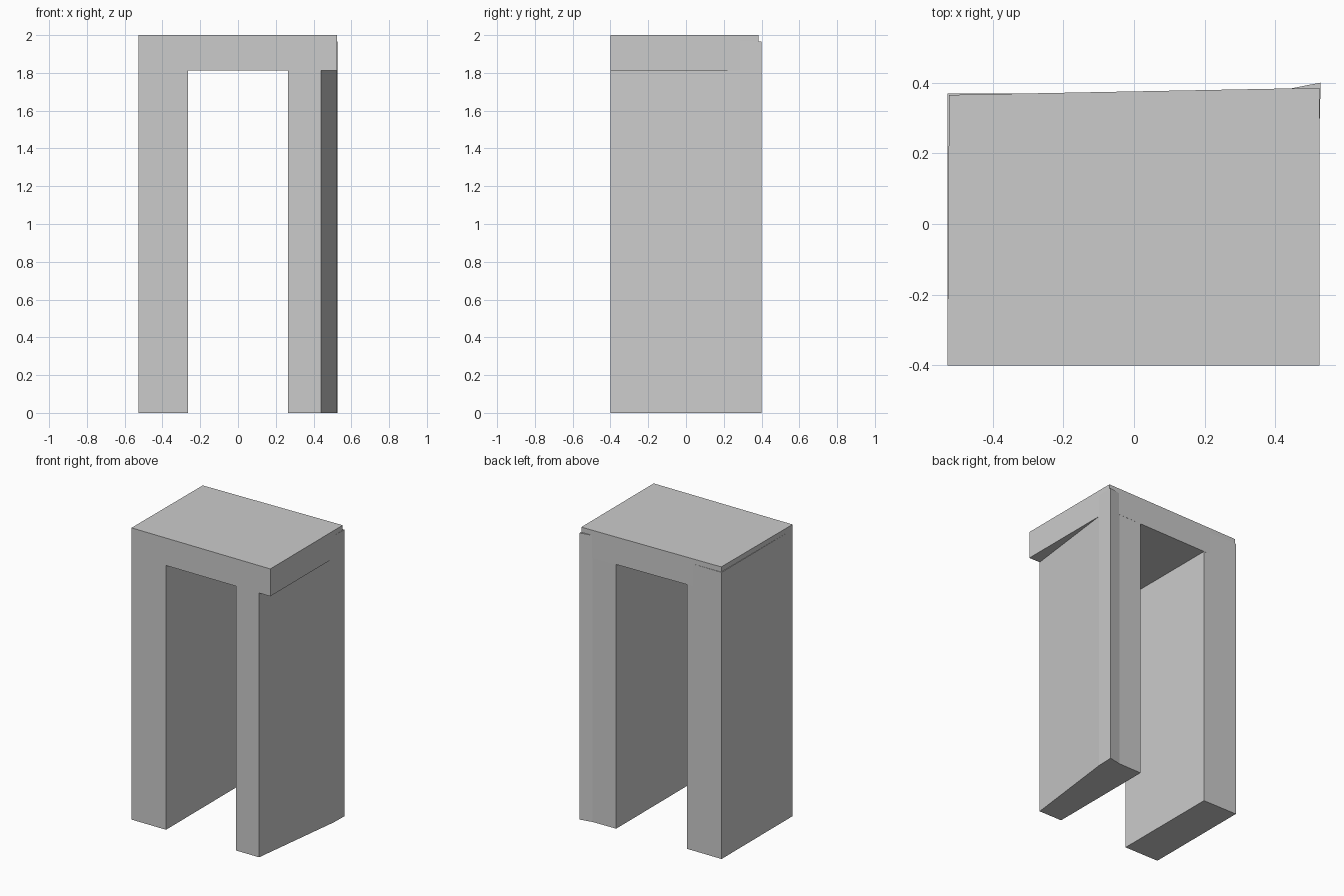
import bpy, bmesh

if "Cube" in bpy.data.objects:
    bpy.data.objects.remove(bpy.data.objects["Cube"])


def prism(name, outline, z0, z1):
    """Extrude a counter-clockwise floor outline from z0 up to z1."""
    bm = bmesh.new()
    face = bm.faces.new([bm.verts.new((x, y, z0)) for x, y in outline])
    top = bmesh.ops.extrude_face_region(bm, geom=[face])["geom"]
    verts = [v for v in top if isinstance(v, bmesh.types.BMVert)]
    bmesh.ops.translate(bm, vec=(0, 0, z1 - z0), verts=verts)
    bmesh.ops.recalc_face_normals(bm, faces=bm.faces)
    mesh = bpy.data.meshes.new(name)
    bm.to_mesh(mesh)
    bm.free()
    obj = bpy.data.objects.new(name, mesh)
    bpy.context.collection.objects.link(obj)
    return obj


# Lintel slab with a slightly skewed back edge
arch = prism("arch", [(-0.528, -0.4), (0.525, -0.4), (0.525, 0.385),
                      (-0.523, 0.365)], 1.812, 2.0)

# Left leg, pokes slightly past the slab at its back corner
left_leg = prism("left_leg", [(-0.528, -0.4), (-0.266, -0.4),
                              (-0.266, 0.369), (-0.528, 0.369)], 0, 1.965)

# Right leg, narrow at the front and flaring to a pointed back corner
right_leg = prism("right_leg", [(0.264, -0.4), (0.44, -0.4), (0.525, 0.285),
                                (0.528, 0.4), (0.44, 0.3825),
                                (0.264, 0.3795)], 0, 1.965)

# Merge the legs into the slab
bpy.context.view_layer.objects.active = arch
for leg in (left_leg, right_leg):
    mod = arch.modifiers.new("join_" + leg.name, 'BOOLEAN')
    mod.operation = 'UNION'
    mod.solver = 'EXACT'
    mod.object = leg
    bpy.ops.object.modifier_apply(modifier=mod.name)
    bpy.data.objects.remove(leg)
